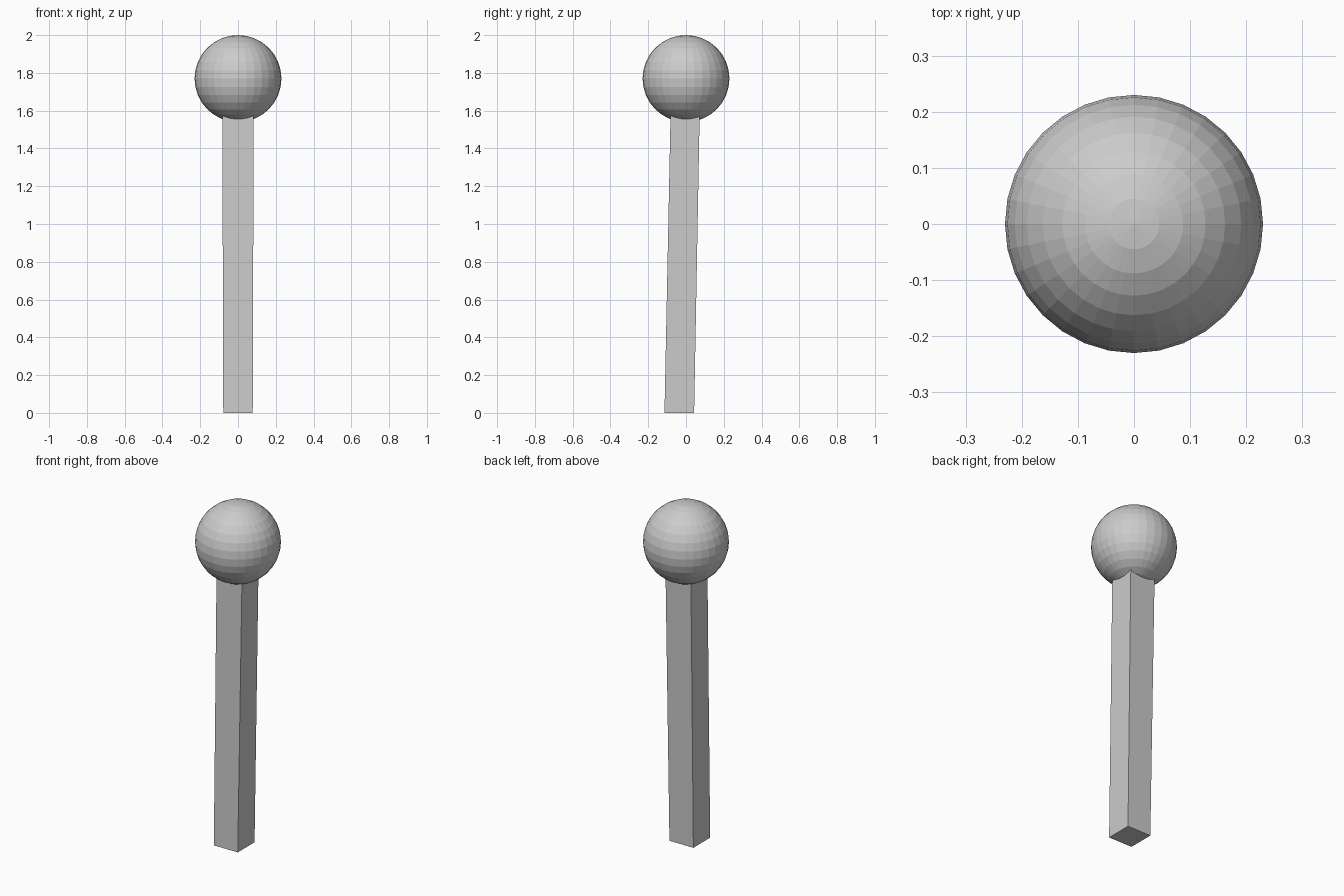
import bpy
import bmesh

if "Cube" in bpy.data.objects:
    bpy.data.objects.remove(bpy.data.objects["Cube"])


def add_object(name, bm):
    mesh = bpy.data.meshes.new(name)
    bm.to_mesh(mesh)
    bm.free()
    obj = bpy.data.objects.new(name, mesh)
    bpy.context.collection.objects.link(obj)
    return obj


# Round head: flat-shaded ball
bm = bmesh.new()
bmesh.ops.create_uvsphere(bm, u_segments=32, v_segments=16, radius=0.23)
add_object("ball_head", bm).location.z = 1.77

# Square post: leans slightly forward at the foot, tucked into the ball
bottom = dict(z=0.0, half_x=0.078, y=(-0.114, 0.043))
top = dict(z=1.62, half_x=0.083, y=(-0.081, 0.073))
bm = bmesh.new()
bmesh.ops.create_cube(bm, size=2)
for v in bm.verts:
    end = top if v.co.z > 0 else bottom
    v.co = (v.co.x * end["half_x"], end["y"][v.co.y > 0], end["z"])
add_object("post", bm)
